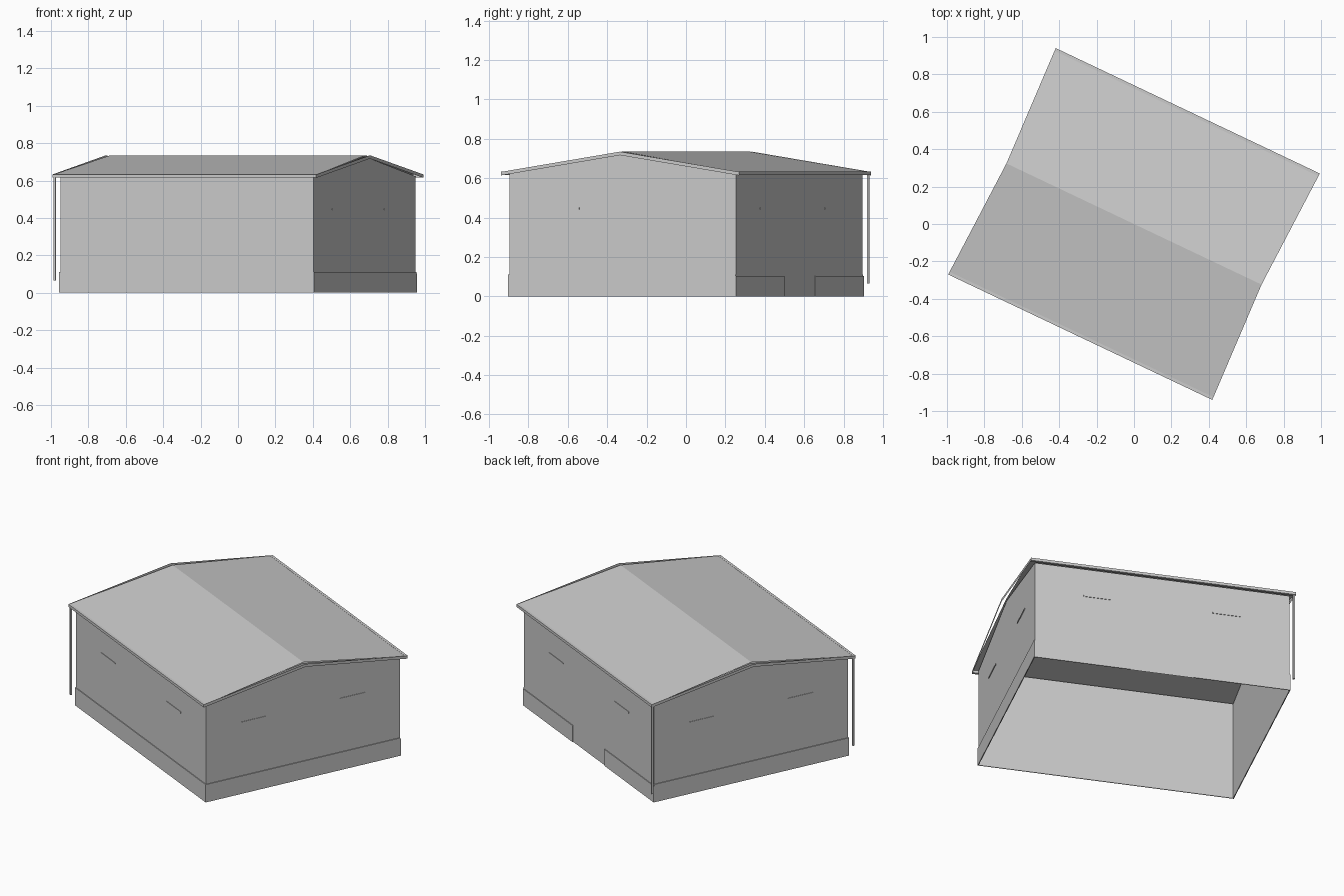
import bpy
from mathutils import Matrix, Vector
from math import radians

if "Cube" in bpy.data.objects:
    bpy.data.objects.remove(bpy.data.objects["Cube"])

ROT = Matrix.Rotation(radians(-25.4), 4, 'Z')   # whole building is turned on the plot
WU, WV, EAVE = 0.75, 0.636, 0.622               # wall half length, half width, height
RU, RV = 0.781, 0.67                            # roof half length, half width
RIDGE, ROOF_EAVE, GUTTER = 0.735, 0.632, 0.016


def mesh(name, verts, faces):
    me = bpy.data.meshes.new(name)
    me.from_pydata([ROT @ Vector(v) for v in verts], [], faces)
    me.update()
    ob = bpy.data.objects.new(name, me)
    bpy.context.collection.objects.link(ob)
    return ob


def box(name, u0, u1, v0, v1, z0, z1):
    u0, u1 = sorted((u0, u1))
    v0, v1 = sorted((v0, v1))
    verts = [(u, v, z) for z in (z0, z1)
             for u, v in ((u0, v0), (u1, v0), (u1, v1), (u0, v1))]
    faces = [(3, 2, 1, 0), (4, 5, 6, 7)]
    faces += [(i, (i + 1) % 4, (i + 1) % 4 + 4, i + 4) for i in range(4)]
    return mesh(name, verts, faces)


# walls: open shell with two gables
wall_peak = 0.728
gable = [(-WV, 0), (WV, 0), (WV, EAVE), (0, wall_peak), (-WV, EAVE)]
mesh("walls", [(u, v, z) for u in (-WU, WU) for v, z in gable],
     [(4, 3, 2, 1, 0), (5, 6, 7, 8, 9), (0, 5, 9, 4), (1, 2, 7, 6)])

# roof sheets: ends drawn in slightly at the ridge
ridge_u, sheet_v = 0.755, RV - GUTTER
mesh("roof_sheets",
     [(-RU, -sheet_v, ROOF_EAVE), (RU, -sheet_v, ROOF_EAVE),
      (ridge_u, 0, RIDGE), (-ridge_u, 0, RIDGE),
      (RU, sheet_v, ROOF_EAVE), (-RU, sheet_v, ROOF_EAVE)],
     [(0, 1, 2, 3), (3, 2, 4, 5)])

# thin barge boards along the gables
for side, label in ((-1, "left"), (1, "right")):
    u = side * RU
    mesh("barge_board_" + label,
         [(u, v, z) for v, z in ((-RV, 0.614), (-RV, ROOF_EAVE), (0, RIDGE),
                                 (RV, ROOF_EAVE), (RV, 0.614), (0, RIDGE - 0.018))],
         [(0, 1, 2, 5)[::side], (5, 2, 3, 4)[::side]])

# gutters and downpipes on both eaves
for side, label in ((-1, "front"), (1, "back")):
    box("gutter_" + label, -RU, RU, side * sheet_v, side * RV, 0.616, ROOF_EAVE + 0.001)
    v = side * 0.66
    box("downpipe_" + label, -0.775, -0.765, v - 0.005, v + 0.005, 0.065, 0.62)

# plinth band, with a doorway gap in the back wall
T, PH = 0.005, 0.112
box("plinth_front", -WU - T, WU + T, -WV - T, -WV, 0, PH)
for side, label in ((-1, "left"), (1, "right")):
    box("plinth_" + label, side * WU, side * (WU + T), -WV, WV, 0, PH)
    box("plinth_back_" + label, side * 0.185, side * (WU + T), WV, WV + T, 0, PH - 0.008)

# narrow slot vents, two per wall
for side in (-1, 1):
    for s in (-1, 1):
        box("long_wall_vent", s * 0.38 - 0.082, s * 0.38 + 0.082,
            side * WV, side * (WV + 0.003), 0.442, 0.451)
        box("gable_vent", side * WU, side * (WU + 0.003),
            s * 0.325 - 0.082, s * 0.325 + 0.082, 0.442, 0.451)
